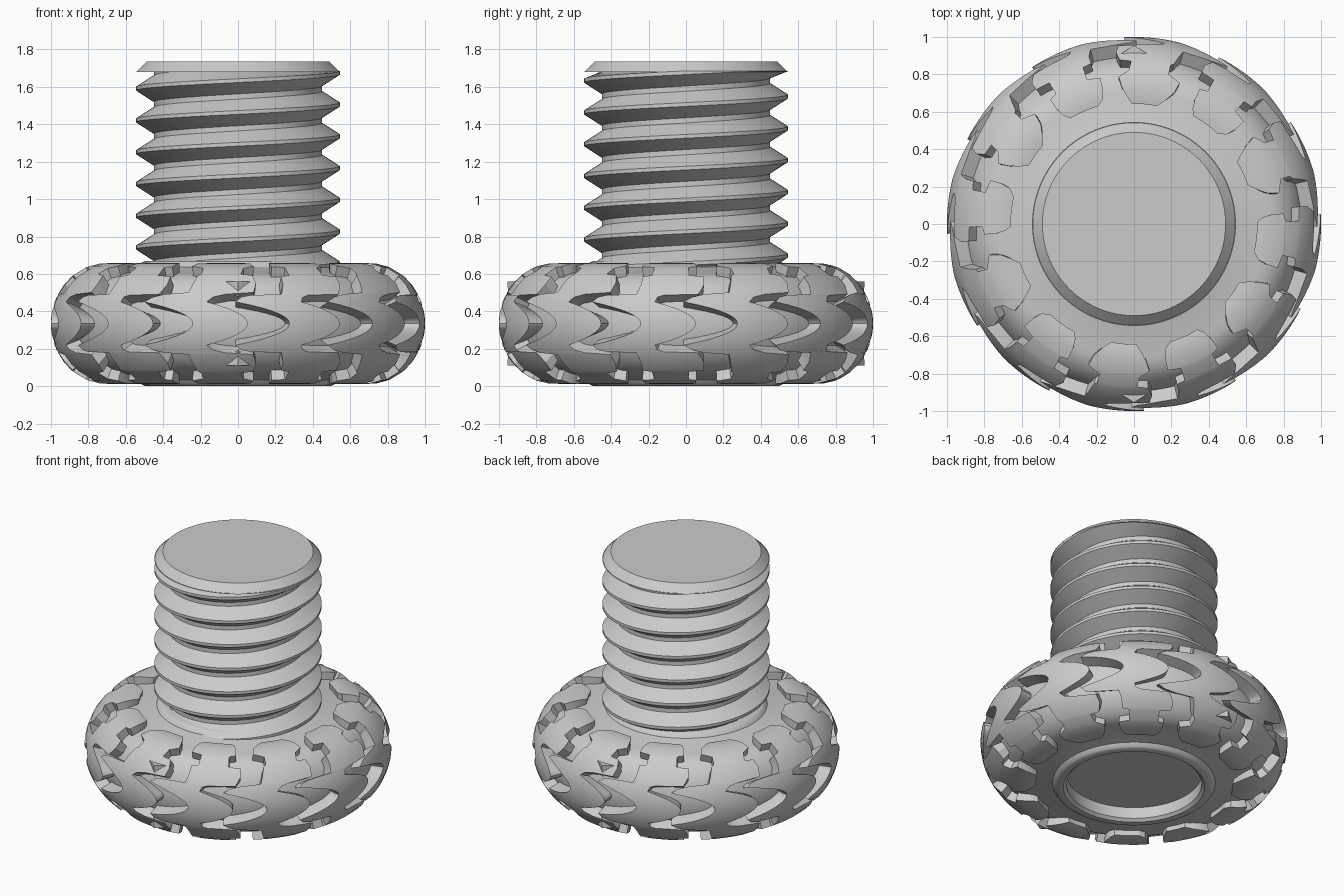
import bpy, bmesh
from math import sin, cos, radians, tau

cube = bpy.data.objects.get("Cube")
if cube:
    bpy.data.objects.remove(cube, do_unlink=True)

grey = bpy.data.materials.new("plain_grey")
grey.use_nodes = True
GREY = (0.6, 0.6, 0.6, 1)
grey.diffuse_color = GREY
grey.node_tree.nodes["Principled BSDF"].inputs["Base Color"].default_value = GREY

MID = 0.335      # height of the wheel's centre plane
RING = 0.70      # radius of the centre of the tyre section


def polar(r, deg, z):
    a = radians(deg)
    return (r * cos(a), r * sin(a), z)


def finish(bm, name, angle=35):
    bmesh.ops.remove_doubles(bm, verts=bm.verts, dist=0.0002)
    bmesh.ops.recalc_face_normals(bm, faces=bm.faces)
    mesh = bpy.data.meshes.new(name)
    bm.to_mesh(mesh)
    bm.free()
    mesh.materials.append(grey)
    ob = bpy.data.objects.new(name, mesh)
    bpy.context.collection.objects.link(ob)
    bpy.ops.object.select_all(action='DESELECT')
    ob.select_set(True)
    bpy.context.view_layer.objects.active = ob
    bpy.ops.object.shade_smooth_by_angle(angle=radians(angle))


def skin(bm, rows):
    """Join rows of points with quads."""
    grid = [[bm.verts.new(p) for p in row] for row in rows]
    for a, b in zip(grid, grid[1:]):
        for i in range(len(a) - 1):
            bm.faces.new((a[i], a[i + 1], b[i + 1], b[i]))


def revolve(profile, name, steps=96):
    bm = bmesh.new()
    skin(bm, [[polar(r, 360 * (i % steps) / steps, z) for r, z in profile]
              for i in range(steps + 1)])
    finish(bm, name)


# Tyre body: bead, sidewall and rounded crown, symmetric about its middle
upper = [(RING + 0.215 * cos(radians(a)), MID + 0.272 * sin(radians(a)))
         for a in range(0, 96, 8)]
upper += [(0.60, 0.622), (0.53, 0.637), (0.515, 0.66), (0.50, 0.668),
          (0.46, 0.668), (0.44, 0.65), (0.44, 0.55)]
lower = [(r, 2 * MID - z) for r, z in reversed(upper[1:])]
revolve(lower + upper, "tyre_body")

# Tread: angle across the section, then the trailing and leading edges
CENTRE = [(p, -14 - 0.038 * p * p, 3 - 0.029 * p * p) for p in range(0, 22, 3)]
LUG = CENTRE + [(26, -29, -9), (28, -26, -7), (29, -16, 4), (40, -15, 6),
                (51, -15, 6), (53, -12, 1), (68, -12, 1), (70, -17, 4),
                (82, -17, 4), (92, -16, 3), (98, -13, 1)]
SHORT = CENTRE + [(26, -28, -8), (29, -24, -4), (31, -16, 5), (42, -15, 6),
                  (53, -14, 5), (55, -13, 1), (66, -13, 2), (72, -18, 6),
                  (84, -17, 5), (94, -14, 3), (101, -11, 1)]


def surface(phi, theta, inset):
    p = radians(phi)
    return polar(RING + (0.30 - inset) * cos(p), theta,
                 MID + (0.323 - inset) * sin(p))


def border(g):
    """Closed outline of a grid of points."""
    right = [row[-1] for row in g]
    left = [row[0] for row in reversed(g)]
    return g[0] + right[1:] + list(reversed(g[-1]))[1:] + left[1:]


def add_lug(bm, outline, turn, cols=8):
    full = [(-p, a, b) for p, a, b in reversed(outline[1:])] + outline
    top, base = [[[surface(p, turn + a + (b - a) * i / cols, inset)
                   for i in range(cols + 1)] for p, a, b in full]
                 for inset in (0, 0.12)]
    skin(bm, top)
    skin(bm, [border(top), border(base)])


bm = bmesh.new()
for k in range(12):
    add_lug(bm, SHORT if k % 2 else LUG, k * 30)
finish(bm, "tread_lugs", 30)

# Pointed chips on the shoulders of the front and back lugs
bm = bmesh.new()
for turn in (90, 270):
    for side in (-1, 1):
        pts = [(0.955, 0, 0.225), (0.90, -6, 0.225),
               (0.90, 6, 0.225), (0.95, 0, 0.14)]
        v = [bm.verts.new(polar(r, turn + t, MID + side * z)) for r, t, z in pts]
        for tri in ((0, 1, 2), (0, 1, 3), (0, 2, 3), (1, 2, 3)):
            bm.faces.new([v[i] for i in tri])
finish(bm, "shoulder_chips", 10)

# Screw thread: a single right-handed helix, trimmed flat at both ends
PITCH, STEPS = 0.17, 72
SECTION = [(0.45, -0.071), (0.545, -0.010), (0.545, 0.010), (0.45, 0.071),
           (0.45, PITCH - 0.071)]
LOW, HIGH = 0.58, 1.684
START = 0.911 - PITCH * 2.5        # crest height on the +x side
bm = bmesh.new()
skin(bm, [[polar(r, 360 * i / STEPS,
                 min(HIGH, max(LOW, START + PITCH * i / STEPS + dz)))
           for r, dz in SECTION] for i in range(STEPS * 9 + 1)])
bmesh.ops.dissolve_degenerate(bm, dist=0.0002, edges=bm.edges)
finish(bm, "screw_thread", 25)

# Solid core, closing the recess underneath
revolve([(0, 0.10), (0.447, 0.10), (0.447, 1.69), (0, 1.69)], "screw_core")

# Bevelled end cap
revolve([(0, 1.68), (0.545, 1.68), (0.49, 1.735), (0, 1.735)], "end_cap")
